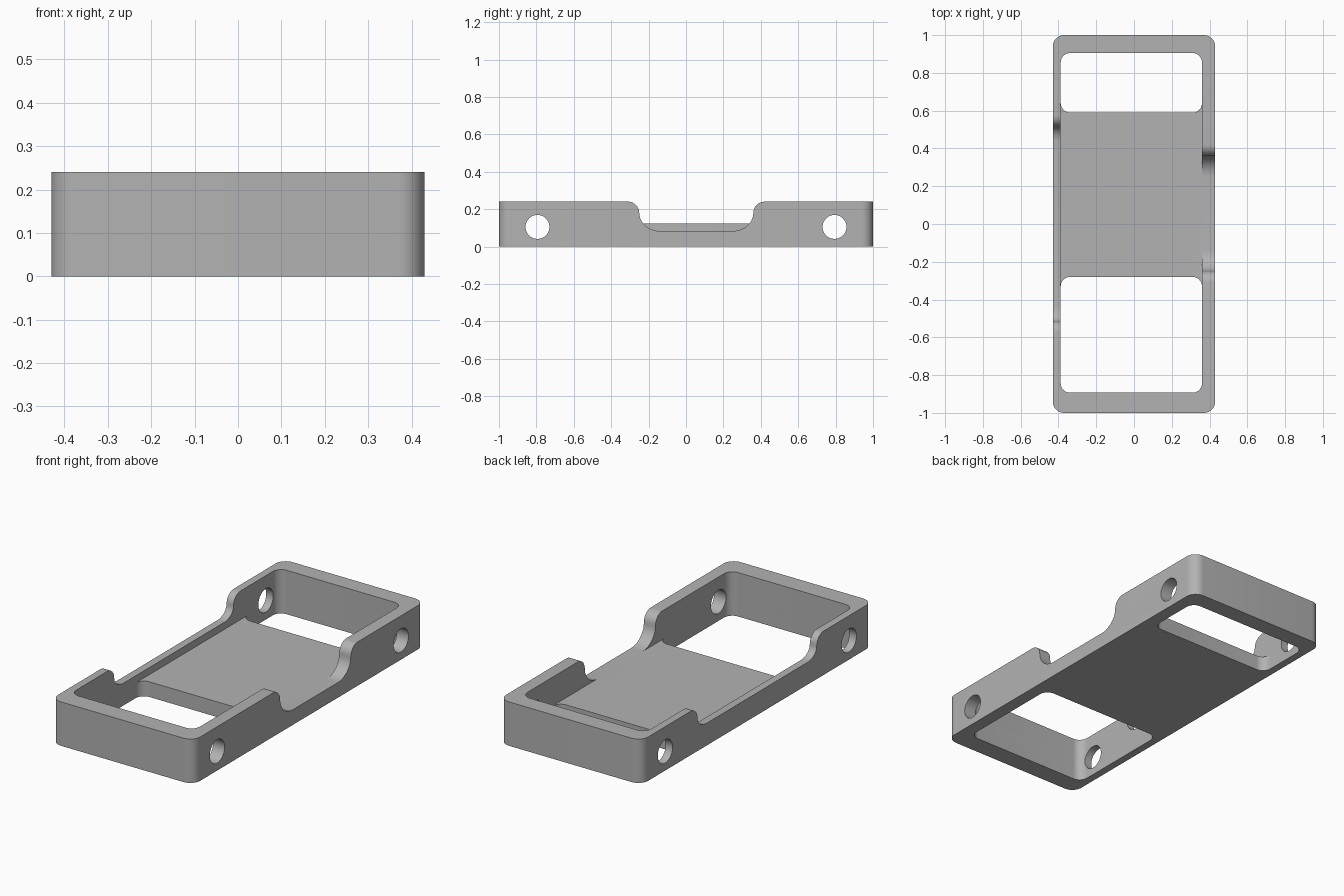
import bpy, bmesh
from math import sin, cos, pi
from mathutils import Vector

if "Cube" in bpy.data.objects:
    bpy.data.objects.remove(bpy.data.objects["Cube"], do_unlink=True)

HEIGHT, FLOOR, LEDGE = 0.24, 0.083, 0.122
X0, X1, Y0, Y1 = -0.388, 0.36, -0.893, 0.905   # pocket limits

grey = bpy.data.materials.new("plain grey")
grey.use_nodes = True
colour = (0.45, 0.45, 0.45, 1)
grey.diffuse_color = colour
grey.node_tree.nodes["Principled BSDF"].inputs["Base Color"].default_value = colour


def arc(cx, cy, rx, ry, start, end, steps=10):
    angles = [start + (end - start) * i / steps for i in range(steps + 1)]
    return [(cx + rx * cos(a), cy + ry * sin(a)) for a in angles]


def rounded_rect(x0, x1, y0, y1, r):
    corners = [(x1 - r, y1 - r), (x0 + r, y1 - r), (x0 + r, y0 + r), (x1 - r, y0 + r)]
    return [p for i, (x, y) in enumerate(corners)
            for p in arc(x, y, r, r, i * pi / 2, (i + 1) * pi / 2)]


def prism(name, outline, low, high, along_x=False):
    """Extrude a flat outline along z, or a (y, z) outline along x."""
    bm = bmesh.new()
    place = (lambda a, b: (low, a, b)) if along_x else (lambda a, b: (a, b, low))
    face = bm.faces.new([bm.verts.new(place(a, b)) for a, b in outline])
    out = bmesh.ops.extrude_face_region(bm, geom=[face])
    moved = [v for v in out["geom"] if isinstance(v, bmesh.types.BMVert)]
    shift = Vector((1, 0, 0) if along_x else (0, 0, 1)) * (high - low)
    bmesh.ops.translate(bm, verts=moved, vec=shift)
    bmesh.ops.recalc_face_normals(bm, faces=bm.faces)
    mesh = bpy.data.meshes.new(name)
    bm.to_mesh(mesh)
    bm.free()
    mesh.materials.append(grey)
    obj = bpy.data.objects.new(name, mesh)
    bpy.context.collection.objects.link(obj)
    return obj


def notch_outline(y0, y1, bottom, foot):
    """Side dip with rounded shoulders and sweeping feet of length foot."""
    r = 0.06
    shoulder = HEIGHT - r
    rise = shoulder - bottom
    top = HEIGHT + 0.1
    return ([(y0 - r, top)]
            + arc(y0 - r, shoulder, r, r, pi / 2, 0)
            + arc(y0 + foot, shoulder, foot, rise, pi, 1.5 * pi)[1:]
            + arc(y1 - foot, shoulder, foot, rise, -pi / 2, 0)
            + arc(y1 + r, shoulder, r, r, pi, pi / 2)[1:]
            + [(y1 + r, top)])


# Outer block
tray = prism("tray", rounded_rect(-0.43, 0.43, -1, 1, 0.06), 0, HEIGHT)

# Pocket, two floor windows and the uneven side notches
cutters = [
    prism("pocket_cutter", rounded_rect(X0, X1, Y0, Y1, 0.05), FLOOR, 0.4),
    prism("front_window_cutter", rounded_rect(X0, X1, Y0, -0.28, 0.05), -0.1, 0.15),
    prism("back_window_cutter", rounded_rect(X0, X1, 0.59, Y1, 0.05), -0.1, 0.15),
    prism("left_notch_cutter", notch_outline(-0.25, 0.36, FLOOR, 0.11), 0.3, 0.5, True),
    prism("right_notch_cutter", notch_outline(-0.515, 0.515, LEDGE, 0.08), -0.5, -0.33, True),
]
# Round holes through both side walls
for y in (-0.794, 0.794):
    cutters.append(prism("hole_cutter", arc(y, 0.105, 0.064, 0.064, 0, 2 * pi, 40)[:-1],
                         -0.6, 0.6, True))

bpy.ops.object.select_all(action="DESELECT")
bpy.context.view_layer.objects.active = tray
tray.select_set(True)
for cutter in cutters:
    cutter.hide_render = True
    mod = tray.modifiers.new("cut", "BOOLEAN")
    mod.operation, mod.solver, mod.object = "DIFFERENCE", "EXACT", cutter
    bpy.ops.object.modifier_apply(modifier=mod.name)
    bpy.data.objects.remove(cutter, do_unlink=True)

bpy.ops.object.shade_smooth_by_angle(angle=pi / 6)
